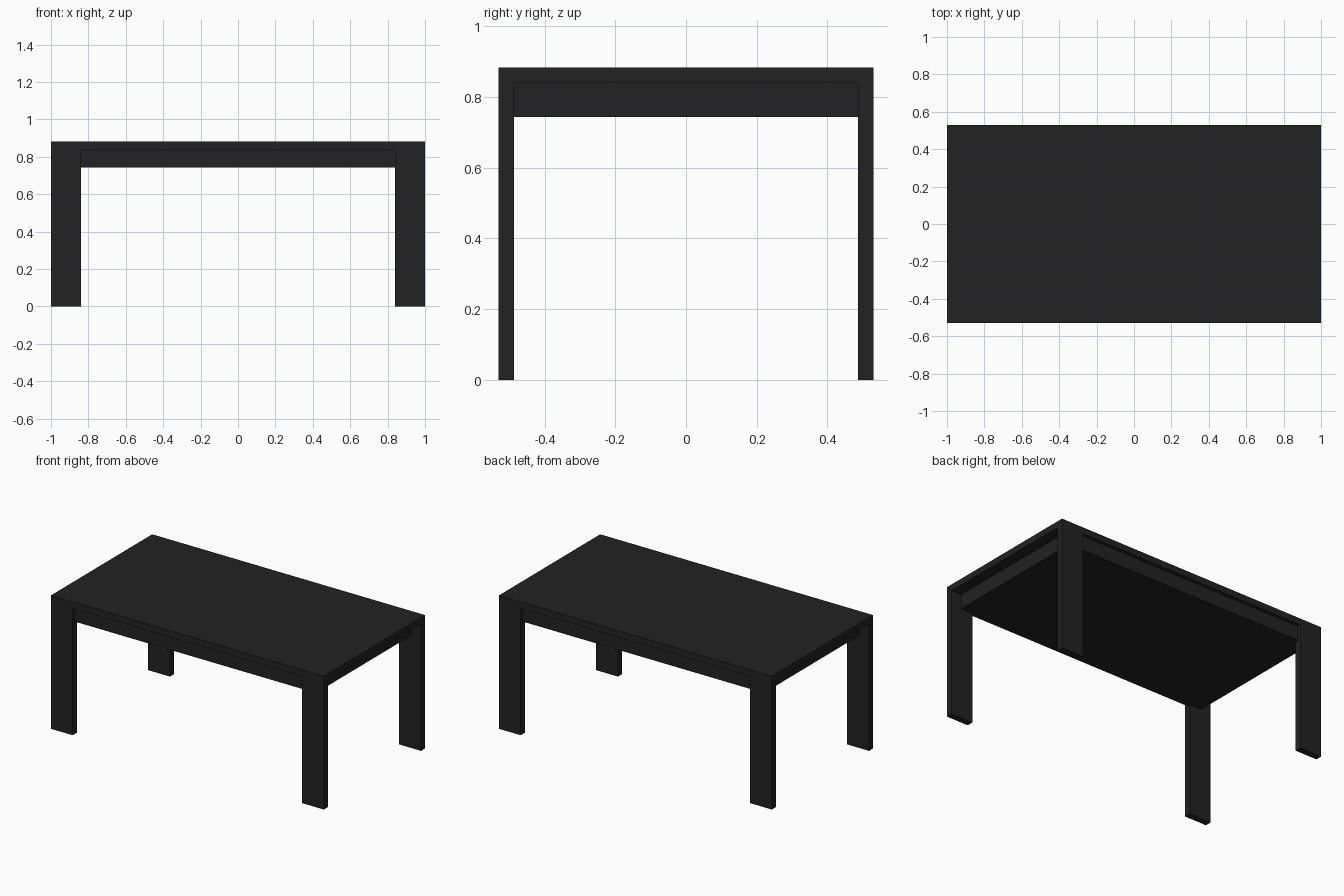
import bpy

if "Cube" in bpy.data.objects:
    bpy.data.objects.remove(bpy.data.objects["Cube"])

black = bpy.data.materials.new("black_lacquer")
black.diffuse_color = (0.016, 0.016, 0.016, 1)
black.use_nodes = True
black.node_tree.nodes["Principled BSDF"].inputs["Base Color"].default_value = black.diffuse_color

HX, HY, H = 1.0, 0.53, 0.883     # half length, half width, height
SLAB, LEG_W, LEG_T = 0.043, 0.16, 0.043


def box(name, lo, hi):
    bpy.ops.mesh.primitive_cube_add(size=1, location=[(a + b) / 2 for a, b in zip(lo, hi)])
    ob = bpy.context.object
    ob.name = name
    ob.scale = [b - a for a, b in zip(lo, hi)]
    bpy.ops.object.transform_apply(location=False, rotation=False, scale=True)
    ob.data.materials.append(black)
    return ob


# Tabletop slab
box("tabletop", (-HX, -HY, H - SLAB), (HX, HY, H))

# Recessed solid frame under the top
box("apron", (-0.927, -0.508, 0.744), (0.927, 0.508, H - SLAB))

# Four flat legs, flush with the corners
for sx, side in ((-1, "left"), (1, "right")):
    for sy, end in ((-1, "front"), (1, "back")):
        xs = sorted((sx * HX, sx * (HX - LEG_W)))
        ys = sorted((sy * HY, sy * (HY - LEG_T)))
        box(f"{end}_{side}_leg", (xs[0], ys[0], 0), (xs[1], ys[1], H - SLAB))
